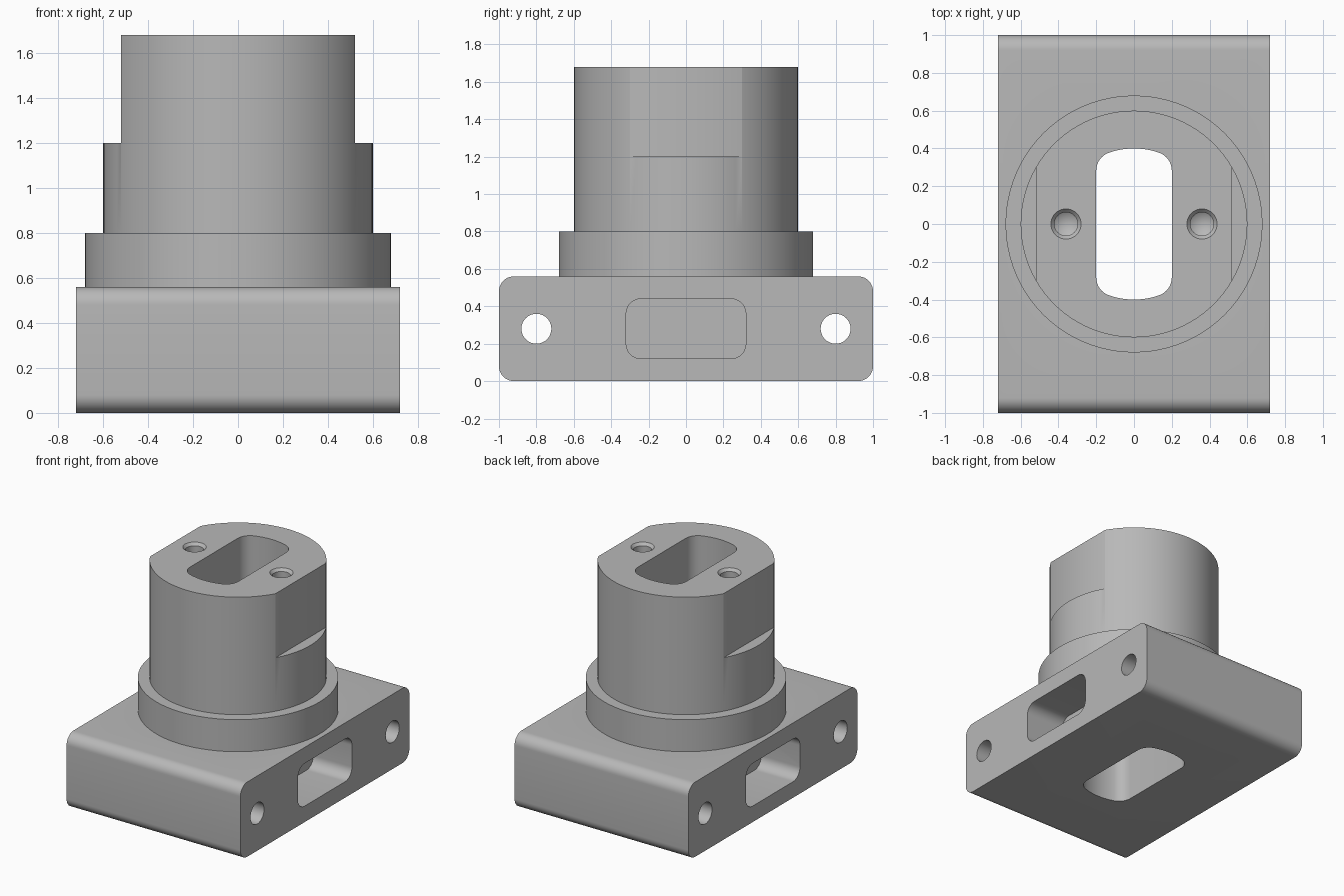
import bpy, bmesh
from math import pi, cos, sin, acos, radians
from mathutils import Matrix, Vector

cube = bpy.data.objects.get("Cube")
if cube:
    bpy.data.objects.remove(cube)

grey = bpy.data.materials.new("machined_grey")
grey.use_nodes = True
COLOUR = (0.48, 0.48, 0.48, 1)
grey.diffuse_color = COLOUR
grey.node_tree.nodes["Principled BSDF"].inputs["Base Color"].default_value = COLOUR


def arc(cx, cy, r, start, end, n):
    return [(cx + r * cos(start + (end - start) * i / n),
             cy + r * sin(start + (end - start) * i / n)) for i in range(n + 1)]


def circle(r, cx=0, cy=0, n=64):
    return arc(cx, cy, r, 0, 2 * pi, n)[:-1]


def rounded_rect(hw, hh, r, cy=0):
    pts = []
    for k, (sx, sy) in enumerate([(1, 1), (-1, 1), (-1, -1), (1, -1)]):
        pts += arc(sx * (hw - r), cy + sy * (hh - r), r, k * pi / 2, (k + 1) * pi / 2, 10)
    return pts


def prism(name, profile, low, high, along_x=False):
    """Extrude a profile along z, or a (y, z) profile along x."""
    bm = bmesh.new()
    place = (lambda a, b, h: (h, a, b)) if along_x else (lambda a, b, h: (a, b, h))
    face = bm.faces.new([bm.verts.new(place(a, b, low)) for a, b in profile])
    top = bmesh.ops.extrude_face_region(bm, geom=[face])["geom"]
    bmesh.ops.translate(bm, vec=Vector(place(0, 0, high - low)),
                        verts=[v for v in top if isinstance(v, bmesh.types.BMVert)])
    return finish(name, bm)


def finish(name, bm):
    bmesh.ops.recalc_face_normals(bm, faces=bm.faces)
    mesh = bpy.data.meshes.new(name)
    bm.to_mesh(mesh)
    bm.free()
    mesh.materials.append(grey)
    obj = bpy.data.objects.new(name, mesh)
    bpy.context.collection.objects.link(obj)
    return obj


def lathe(name, profile, x):
    """Spin an (r, z) profile about a vertical axis at x."""
    bm = bmesh.new()
    verts = [bm.verts.new((r, 0, z)) for r, z in profile]
    edges = [bm.edges.new(pair) for pair in zip(verts, verts[1:])]
    bmesh.ops.spin(bm, geom=verts + edges, cent=(0, 0, 0), axis=(0, 0, 1),
                   angle=2 * pi, steps=32)
    bmesh.ops.remove_doubles(bm, verts=bm.verts, dist=1e-4)
    bmesh.ops.transform(bm, matrix=Matrix.Translation((x, 0, 0)), verts=bm.verts)
    return finish(name, bm)


def combine(target, tool, operation):
    mod = target.modifiers.new(tool.name, "BOOLEAN")
    mod.operation, mod.solver, mod.object = operation, "EXACT", tool
    bpy.context.view_layer.objects.active = target
    bpy.ops.object.modifier_apply(modifier=mod.name)
    bpy.data.objects.remove(tool)


# Barrel with a flat on each side above the step
barrel = prism("barrel", circle(0.6, n=96), 0.5, 1.68)
for s in (-1, 1):
    flat = [(s * 0.52, -1), (s * 0.9, -1), (s * 0.9, 1), (s * 0.52, 1)]
    combine(barrel, prism("flat_cutter", flat, 1.2, 2), "DIFFERENCE")

# Base block with rounded long edges, joined to collar and barrel
body = prism("housing_body", rounded_rect(1, 0.28, 0.08, 0.28), -0.72, 0.72, True)
combine(body, prism("collar", circle(0.68, n=96), 0.4, 0.8), "UNION")
combine(body, barrel, "UNION")

# Central opening: bowed ends blended into straight sides
R, HALF, FILLET = 0.4, 0.2, 0.1
tangent = acos((HALF - FILLET) / (R - FILLET))
fy = (R - FILLET) * sin(tangent)
end = (arc(HALF - FILLET, fy, FILLET, 0, tangent, 8)
       + arc(0, 0, R, tangent, pi - tangent, 10)[1:-1]
       + arc(FILLET - HALF, fy, FILLET, pi - tangent, pi, 8))
opening = end + [(-x, -y) for x, y in end]
combine(body, prism("opening_cutter", opening, -0.2, 2), "DIFFERENCE")

for s in (-1, 1):
    # Cross holes through the base
    combine(body, prism("cross_hole_cutter", circle(0.08, s * 0.8, 0.28, 40), -1, 1, True),
            "DIFFERENCE")
    # Blind side pockets
    lo, hi = sorted((s * 0.4, s * 0.9))
    combine(body, prism("pocket_cutter", rounded_rect(0.32, 0.16, 0.08, 0.28), lo, hi, True),
            "DIFFERENCE")
    # Chamfered blind screw holes with a drill point
    hole = [(0, 1.8), (0.08, 1.8), (0.08, 1.68), (0.062, 1.66), (0.062, 1.32), (0, 1.28)]
    combine(body, lathe("screw_hole_cutter", hole, s * 0.36), "DIFFERENCE")

bpy.ops.object.select_all(action="DESELECT")
body.select_set(True)
bpy.context.view_layer.objects.active = body
bpy.ops.object.shade_smooth_by_angle(angle=radians(30))
